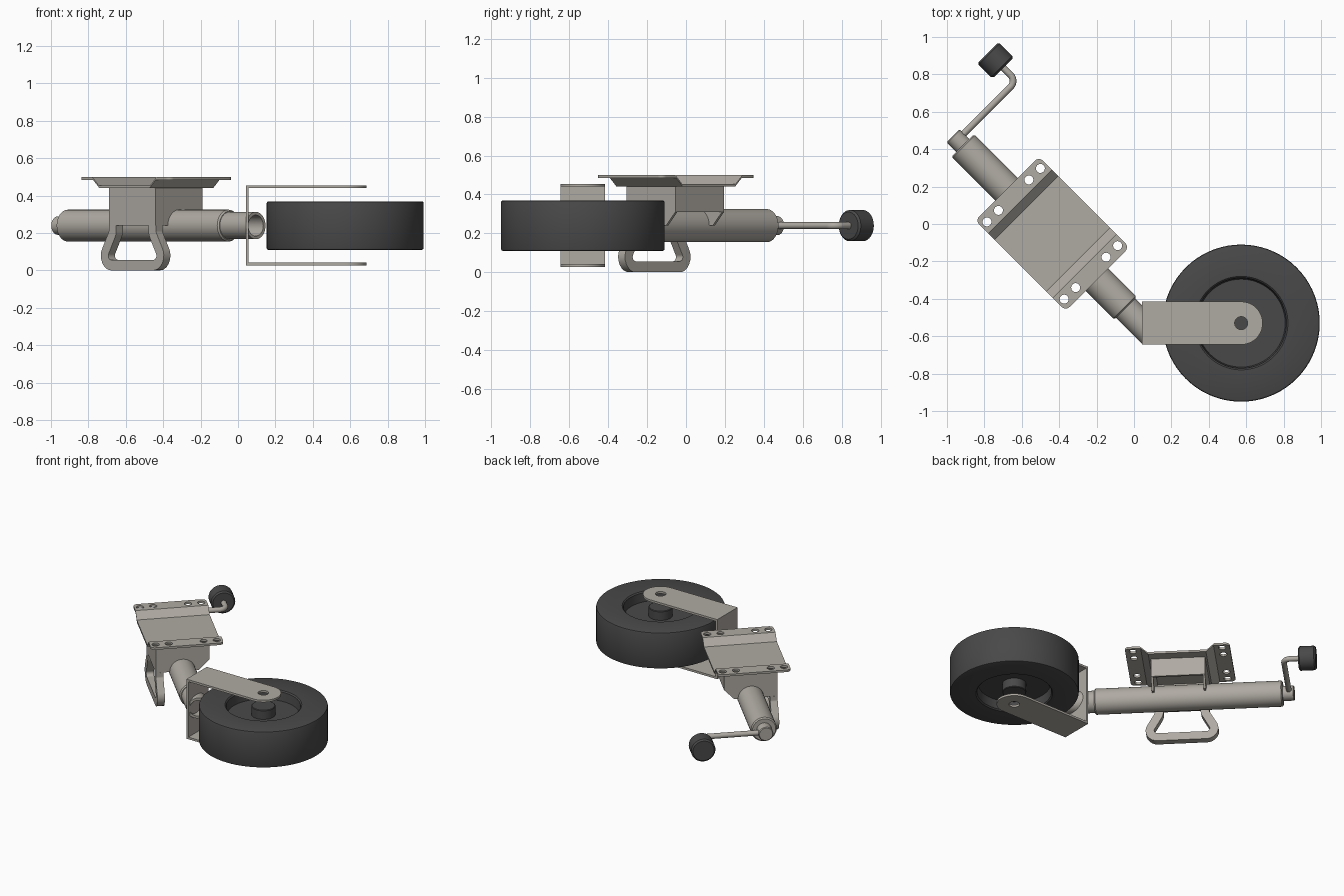
import bpy, bmesh, math
from mathutils import Matrix, Vector

if "Cube" in bpy.data.objects:
    bpy.data.objects.remove(bpy.data.objects["Cube"])

def material(name, rgb):
    m = bpy.data.materials.new(name)
    m.diffuse_color = (*rgb, 1)
    m.use_nodes = True
    m.node_tree.nodes["Principled BSDF"].inputs["Base Color"].default_value = m.diffuse_color
    return m

STEEL = material("warm_grey_steel", (0.43, 0.405, 0.365))
RUBBER = material("dark_rubber", (0.066, 0.066, 0.066))
# Diagonal frame: local x runs along the tube towards the wheel
DIAG = Matrix.Rotation(-math.pi / 4, 4, 'Z')
MID, AXIS, ZC = -0.272, -0.35, 0.24   # bracket centre, tube offset, tube height
WX, WY = 0.573, -0.53                 # wheel centre

def finish(name, bm, mat, frame=DIAG):
    bmesh.ops.remove_doubles(bm, verts=bm.verts, dist=1e-5)
    bmesh.ops.recalc_face_normals(bm, faces=bm.faces)
    me = bpy.data.meshes.new(name)
    bm.to_mesh(me)
    bm.free()
    me.materials.append(mat)
    ob = bpy.data.objects.new(name, me)
    ob.matrix_world = frame
    bpy.context.collection.objects.link(ob)
    return ob

def prism(pts, to3d, d0, d1):
    """Extrude a 2D outline between two depths."""
    bm = bmesh.new()
    a = [bm.verts.new(to3d(p, q, d0)) for p, q in pts]
    b = [bm.verts.new(to3d(p, q, d1)) for p, q in pts]
    bm.faces.new(a)
    bm.faces.new(b[::-1])
    n = len(pts)
    for i in range(n):
        j = (i + 1) % n
        bm.faces.new((a[i], b[i], b[j], a[j]))
    return bm

def lathe(profile, place, seg=48, closed=False):
    """Spin (radius, height) points about local z, then place the result."""
    bm = bmesh.new()
    vs = [bm.verts.new((r, 0, h)) for r, h in profile]
    es = [bm.edges.new(p) for p in zip(vs, vs[1:] + vs[:1] if closed else vs[1:])]
    bmesh.ops.spin(bm, geom=vs + es, cent=(0, 0, 0), axis=(0, 0, 1),
                   angle=2 * math.pi, steps=seg, use_duplicate=False)
    bmesh.ops.remove_doubles(bm, verts=bm.verts, dist=1e-5)
    bm.transform(place)
    return bm

def along(y, z=ZC):
    """Placement that turns local z onto the tube direction."""
    return Matrix.Translation((0, y, z)) @ Matrix.Rotation(math.pi / 2, 4, 'Y')

def rod_profile(r, a, b, c):
    return [(0, a), (r - c, a), (r, a + c), (r, b - c), (r - c, b), (0, b)]

def fillet(pts, radius, steps=10):
    """Round the inner corners of a 2D path."""
    pts = [Vector(p) for p in pts]
    out = [pts[0]]
    for p, c, n in zip(pts, pts[1:], pts[2:]):
        d0, d1 = (p - c).normalized(), (n - c).normalized()
        half = d0.angle(d1) / 2
        t = radius / math.tan(half)
        centre = c + (d0 + d1).normalized() * radius / math.sin(half)
        s, e = c + d0 * t - centre, c + d1 * t - centre
        for i in range(steps + 1):
            k = i / steps
            out.append(centre + s.lerp(e, k).normalized() * radius)
    return out + [pts[-1]]

def normals2d(path):
    res = []
    for i in range(len(path)):
        d = (path[min(i + 1, len(path) - 1)] - path[max(i - 1, 0)]).normalized()
        res.append(Vector((-d.y, d.x)))
    return res

def cut(ob, places, r, depth):
    """Drill vertical round holes, given in the object's own frame."""
    bm = bmesh.new()
    for x, y, z in places:
        bmesh.ops.create_cone(bm, cap_ends=True, segments=24, radius1=r, radius2=r,
                              depth=depth, matrix=Matrix.Translation((x, y, z)))
    cutter = finish("hole_cutter", bm, STEEL, ob.matrix_world.copy())
    cutter.hide_render = True
    mod = ob.modifiers.new("holes", 'BOOLEAN')
    mod.operation, mod.object, mod.solver = 'DIFFERENCE', cutter, 'EXACT'
    bpy.context.view_layer.objects.active = ob
    bpy.ops.object.modifier_apply(modifier=mod.name)
    bpy.data.objects.remove(cutter)

xz = lambda p, q, d: (p, d, q)
yz = lambda p, q, d: (d, p, q)
xy = lambda p, q, d: (p, q, d)

# Tubes and crank hub
finish("outer_tube", lathe(rod_profile(0.085, -0.944, 0.286, 0.008), along(AXIS)), STEEL)
finish("inner_tube", lathe([(0.073, 0.2), (0.073, 0.485), (0.056, 0.485), (0.056, 0.2)],
                           along(AXIS), closed=True), STEEL)
finish("crank_hub", lathe(rod_profile(0.049, -1.018, -0.93, 0.005), along(AXIS)), STEEL)

# Crank rod: round section swept along a bent path
path = fillet([(-0.985, AXIS), (-0.985, 0.097), (-1.1, 0.097)], 0.045)
bm = bmesh.new()
rings = []
for p, n in zip(path, normals2d(path)):
    ring = []
    for k in range(16):
        a = 2 * math.pi * k / 16
        q = p + n * 0.018 * math.cos(a)
        ring.append(bm.verts.new((q.x, q.y, ZC + 0.018 * math.sin(a))))
    rings.append(ring)
for a, b in zip(rings, rings[1:]):
    for k in range(16):
        bm.faces.new((a[k], a[(k + 1) % 16], b[(k + 1) % 16], b[k]))
bm.faces.new(rings[0])
bm.faces.new(rings[-1])
finish("crank_rod", bm, STEEL)
finish("crank_grip", lathe(rod_profile(0.08, -1.199, -1.085, 0.01), along(0.095)), RUBBER)

# Mounting plate: raised flanges at both ends, rounded corners, eight holes
top = [(-0.342, 0.5), (-0.244, 0.5), (-0.195, 0.455), (0.195, 0.455), (0.244, 0.5), (0.342, 0.5)]
low = [(0.342, 0.485), (0.238, 0.485), (0.189, 0.44), (-0.189, 0.44), (-0.238, 0.485), (-0.342, 0.485)]
bm = prism([(MID + p, q) for p, q in top + low], xz, -0.587, -0.105)
corners = [e for e in bm.edges
           if abs((e.verts[0].co - e.verts[1].co).normalized().z) > 0.99]
bmesh.ops.bevel(bm, geom=corners, offset=0.03, segments=5, affect='EDGES', profile=0.5)
plate = finish("mounting_plate", bm, STEEL)
cut(plate, [(MID + sx * 0.292, -0.346 + y, 0.49)
            for sx in (-1, 1) for y in (-0.202, -0.115, 0.115, 0.202)], 0.024, 0.1)

# Saddle bracket: two end plates across the tube, two side plates
B, T = 0.177, 0.015
end = [(-0.527, 0.442), (-0.173, 0.442), (-0.173, 0.31), (-0.24, 0.24), (-0.527, 0.24)]
for side, name in ((-1, "bracket_end_upper"), (1, "bracket_end_lower")):
    finish(name, prism(end, yz, MID + side * B, MID + side * (B - T)), STEEL)
for name, y0, y1, z0 in (("bracket_side_tall", -0.527, -0.512, 0.24),
                         ("bracket_side_short", -0.188, -0.173, 0.31)):
    w = B - T
    rect = [(MID - w, z0), (MID + w, z0), (MID + w, 0.442), (MID - w, 0.442)]
    finish(name, prism(rect, xz, y0, y1), STEEL)

# Flared pull loop beneath the tall side plate
mid = fillet([(-0.15, 0.24), (-0.15, 0.2), (-0.245, 0.029),
              (0.245, 0.029), (0.15, 0.2), (0.15, 0.24)], 0.05)
nrm = normals2d(mid)
outline = [p + n * 0.028 for p, n in zip(mid, nrm)]
outline += [p - n * 0.028 for p, n in reversed(list(zip(mid, nrm)))]
finish("pull_loop", prism([(MID + p.x, p.y) for p in outline], xz, -0.527, -0.477), STEEL)

# Fork: back plate and two round-ended arms with axle holes
WORLD = Matrix.Identity(4)
R = 0.115
back = [(WY - R, 0.042), (WY + R, 0.042), (WY + R, 0.44), (WY - R, 0.44)]
finish("fork_back", prism(back, yz, 0.042, 0.057), STEEL, WORLD)
arm = [(0.042, WY + R), (0.042, WY - R)]
for i in range(25):
    a = -math.pi / 2 + math.pi * i / 24
    arm.append((WX + R * math.cos(a), WY + R * math.sin(a)))
for name, z in (("fork_arm_top", 0.44), ("fork_arm_bottom", 0.027)):
    ob = finish(name, prism(arm, xy, z, z + 0.015), STEEL, WORLD)
    cut(ob, [(WX, WY, z + 0.0075)], 0.035, 0.06)

# Wheel: solid tyre with recessed faces and a hub boss
half = [(0, 0.125), (0.074, 0.125), (0.078, 0.121), (0.078, 0.06), (0.235, 0.06),
        (0.242, 0.122), (0.25, 0.13), (0.41, 0.13), (0.417, 0.127), (0.42, 0.12)]
prof = half + [(r, -h) for r, h in reversed(half)]
finish("wheel", lathe(prof, Matrix.Translation((WX, WY, ZC)), 72), RUBBER, WORLD)

# Smooth curved surfaces, keep hard edges
bpy.ops.object.select_all(action='SELECT')
bpy.context.view_layer.objects.active = plate
bpy.ops.object.shade_smooth_by_angle(angle=math.radians(30))
